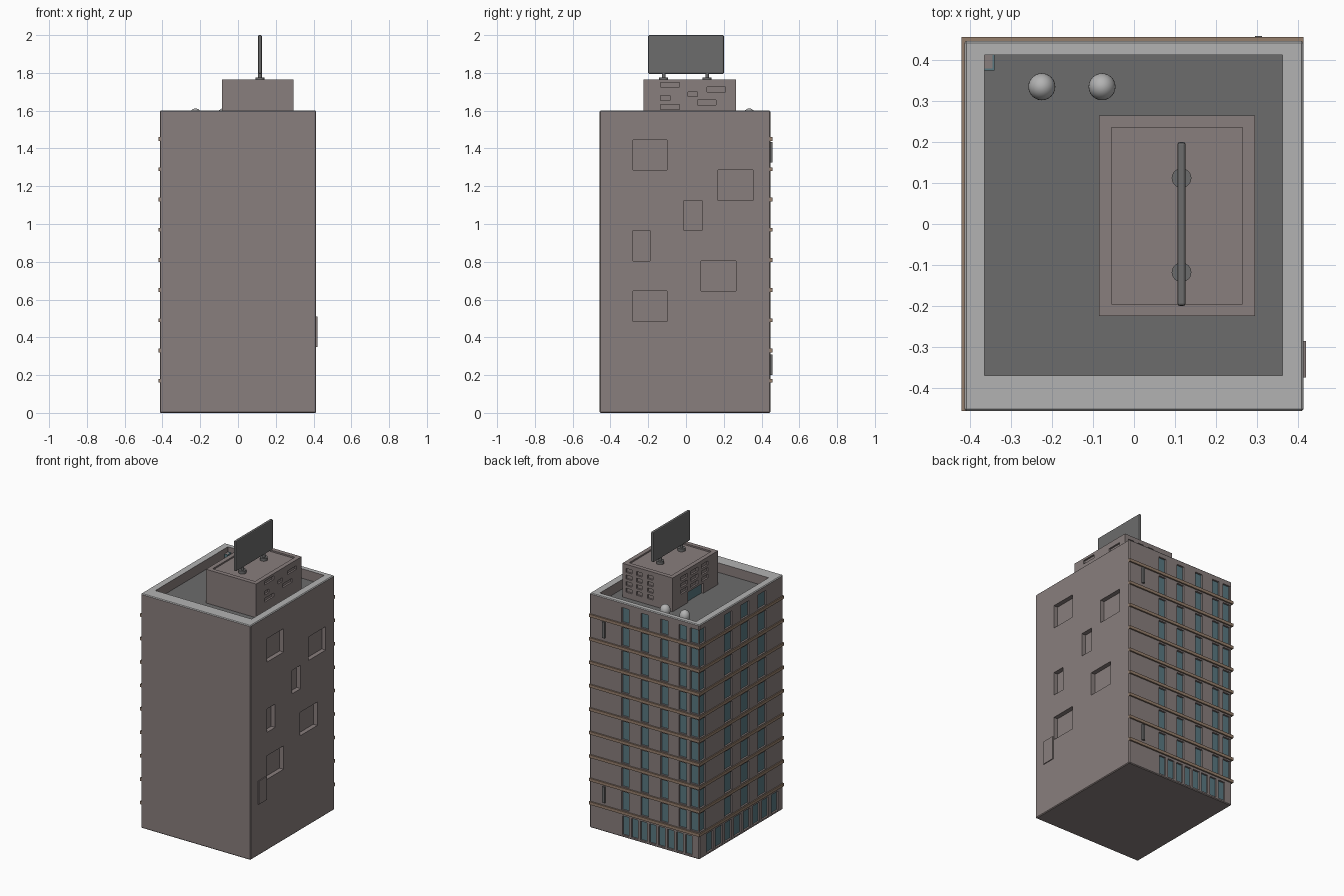
import bpy, bmesh
from mathutils import Matrix, Vector

if "Cube" in bpy.data.objects:
    bpy.data.objects.remove(bpy.data.objects["Cube"])


def mat(name, r, g, b):
    m = bpy.data.materials.new(name)
    m.diffuse_color = (r, g, b, 1)
    m.use_nodes = True
    m.node_tree.nodes["Principled BSDF"].inputs["Base Color"].default_value = m.diffuse_color
    return m


BROWN = mat("brown_wall", 0.25, 0.21, 0.205)
RIM = mat("light_rim", 0.45, 0.45, 0.45)
DARK = mat("dark_grey", 0.15, 0.15, 0.15)
GLASS = mat("teal_glass", 0.10, 0.19, 0.22)
TAN = mat("tan_ledge", 0.30, 0.21, 0.15)


def boxes(name, items, material, bevel=0.0, segments=1):
    """One object from boxes given as (x0, x1, y0, y1, z0, z1)."""
    bm = bmesh.new()
    for x0, x1, y0, y1, z0, z1 in items:
        c = Vector(((x0 + x1) / 2, (y0 + y1) / 2, (z0 + z1) / 2))
        s = Matrix.Diagonal((x1 - x0, y1 - y0, z1 - z0, 1))
        bmesh.ops.create_cube(bm, size=1, matrix=Matrix.Translation(c) @ s)
    if bevel:
        bmesh.ops.bevel(bm, geom=bm.edges[:], offset=bevel, segments=segments,
                        profile=0.5, affect='EDGES')
    return finish(name, bm, material)


def finish(name, bm, material):
    me = bpy.data.meshes.new(name)
    bm.to_mesh(me)
    bm.free()
    ob = bpy.data.objects.new(name, me)
    bpy.context.collection.objects.link(ob)
    me.materials.append(material)
    return ob


def cut(ob, items):
    cutter = boxes(ob.name + "_cutter", items, BROWN)
    cutter.hide_render = True
    mod = ob.modifiers.new("openings", 'BOOLEAN')
    mod.operation = 'DIFFERENCE'
    mod.solver = 'EXACT'
    mod.object = cutter
    bpy.context.view_layer.objects.active = ob
    bpy.ops.object.modifier_apply(modifier=mod.name)
    bpy.data.objects.remove(cutter)


def smooth(ob):
    bpy.ops.object.select_all(action='DESELECT')
    ob.select_set(True)
    bpy.context.view_layer.objects.active = ob
    bpy.ops.object.shade_smooth_by_angle()


X, YF, YB, TOP, ROOF = 0.414, -0.457, 0.447, 1.6, 1.535
FLOOR = 0.16
D = 0.02       # window recess

holes, panes = [], []


def back_window(x0, x1, z0, z1):
    holes.append((x0, x1, YB - D, YB + 0.05, z0, z1))
    panes.append((x0, x1, YB - D - 0.01, YB - D + 0.008, z0, z1))


def left_window(y0, y1, z0, z1):
    holes.append((-X - 0.05, -X + D, y0, y1, z0, z1))
    panes.append((-X + D - 0.008, -X + D + 0.01, y0, y1, z0, z1))


# upper floor windows on the two street faces, with glazed corner
for k in range(9):
    z0 = 0.185 + FLOOR * k
    z1 = z0 + 0.125 if k < 8 else 1.565
    for x in (0.145, 0.0, -0.15, -0.287):
        back_window(x - 0.028, x + 0.028, z0, z1)
    for y in (0.275, 0.135, -0.045, -0.23, -0.37):
        if y in (0.275, -0.37):
            continue
        left_window(y - 0.042, y + 0.042, z0, z1)
    holes.append((-X - 0.05, -0.345, 0.38, YB + 0.05, z0, z1))
    panes.append((-X + 0.012, -0.34, 0.375, YB - 0.012, z0, z1))

# ground floor shopfront panes
for i in range(8):
    x = 0.143 - 0.068 * i
    back_window(x - 0.025, x + 0.025, 0.015, 0.145)
    y = 0.335 - 0.1 * i
    left_window(y - 0.036, y + 0.036, 0.015, 0.145)

# blind recesses in the right wall: y0, y1, bottom z
for y0, y1, z in ((-0.28, -0.10, 1.285), (0.17, 0.355, 1.125), (-0.01, 0.085, 0.965),
                  (-0.28, -0.19, 0.805), (0.08, 0.265, 0.645), (-0.28, -0.10, 0.485)):
    holes.append((X - 0.03, X + 0.05, y0, y1, z, z + 0.16))

# roof well
holes.append((-0.365, 0.362, -0.37, 0.412, ROOF, TOP + 0.1))

# main tower
tower = boxes("tower", [(-X, X, YF, YB, 0, TOP)], BROWN, bevel=0.005)
cut(tower, holes)
tower.data.materials.append(RIM)
tower.data.materials.append(DARK)
for p in tower.data.polygons:
    if p.normal.z > 0.5 and p.center.z > 1.59:
        p.material_index = 1
    elif p.normal.z > 0.9 and abs(p.center.z - ROOF) < 0.002 and abs(p.center.x) < 0.36:
        p.material_index = 2
    else:
        p.material_index = 0
boxes("window_glass", panes, GLASS)

# floor ledges wrapping the back and left faces
ledges = []
for k in range(9):
    z = 0.17 + FLOOR * k
    ledges.append((-0.421, X, YB - 0.01, 0.457, z - 0.01, z + 0.01))
    ledges.append((-0.421, -X + 0.01, YF, YB - 0.01, z - 0.01, z + 0.01))
boxes("floor_ledges", ledges, TAN)

# corner window mullions
boxes("corner_mullions", [b for k in range(9) for b in (
    (-X + 0.002, -X + 0.012, YB - 0.012, YB - 0.002, 0.18 + FLOOR * k, min(0.32 + FLOOR * k, 1.57)),)],
    BROWN)

# small wall panels
boxes("side_panel", [(X - 0.01, 0.42, -0.375, -0.285, 0.35, 0.51)], BROWN)
boxes("back_vents", [(0.295, 0.313, YB - 0.01, 0.459, z, z + 0.11) for z in (0.2, 1.325)], DARK)

# rooftop block with recessed top, slots and small windows
P = (-0.085, 0.295, -0.225, 0.265)
slots = [(-0.055, 0.265, -0.195, 0.235, 1.755, 1.9)]
for y0, y1, z in ((-0.135, -0.035, 1.724), (0.11, 0.21, 1.70), (0.01, 0.06, 1.675),
                  (-0.135, -0.085, 1.655), (0.06, 0.16, 1.631), (-0.135, -0.035, 1.607)):
    slots.append((P[1] - 0.012, P[1] + 0.05, y0, y1, z, z + 0.025))
for r in range(4):
    z = 1.575 + 0.045 * r
    for x in (0.245, 0.167, 0.085):
        slots.append((x - 0.022, x + 0.022, P[3] - 0.012, P[3] + 0.05, z, z + 0.027))
    if r:
        for y in (0.14, 0.03, -0.08):
            slots.append((P[0] - 0.05, P[0] + 0.012, y - 0.036, y + 0.036, z, z + 0.027))
slots.append((P[0] - 0.05, P[0] + 0.02, -0.065, 0.10, 1.5, 1.605))
block = boxes("rooftop_block", [(*P, ROOF - 0.005, 1.765)], BROWN)
cut(block, slots)
boxes("rooftop_door_glass", [(P[0] + 0.012, P[0] + 0.025, -0.065, 0.10, ROOF, 1.605)], GLASS)

# billboard
boxes("billboard", [(0.106, 0.126, -0.2, 0.2, 1.795, 2.0)], DARK, bevel=0.006, segments=2)
bm = bmesh.new()
for y in (0.112, -0.118):
    for r, z0, z1 in ((0.024, 1.75, 1.775), (0.01, 1.77, 1.80)):
        bmesh.ops.create_cone(bm, cap_ends=True, segments=24, radius1=r, radius2=r, depth=z1 - z0,
                              matrix=Matrix.Translation((0.116, y, (z0 + z1) / 2)))
smooth(finish("billboard_posts", bm, DARK))

# roof domes
bm = bmesh.new()
for x in (-0.225, -0.078):
    bmesh.ops.create_uvsphere(bm, u_segments=24, v_segments=14, radius=0.033,
                              matrix=Matrix.Translation((x, 0.335, 1.573))
                              @ Matrix.Diagonal((1, 1, 1.17, 1)))
smooth(finish("roof_domes", bm, RIM))
